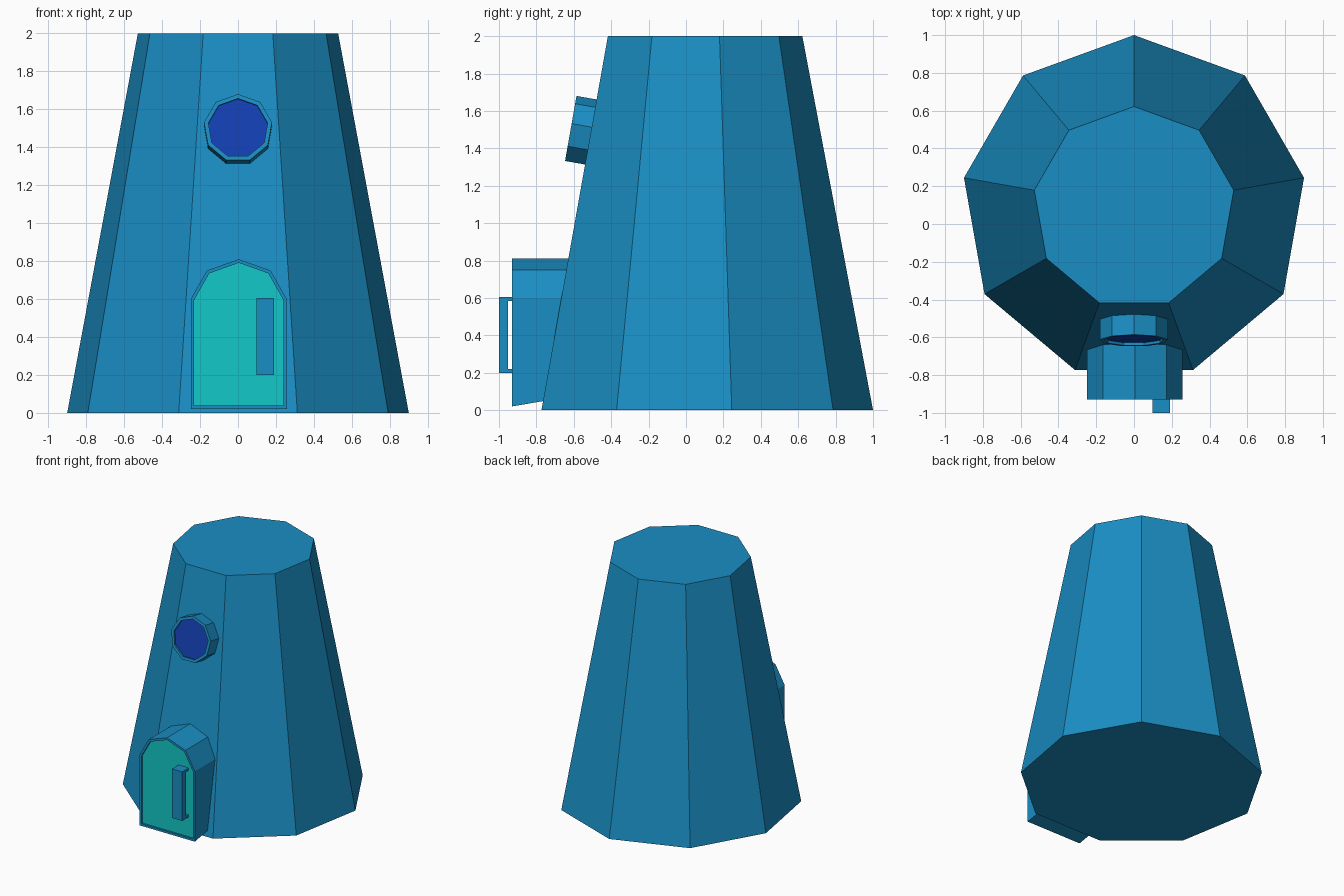
import bpy, bmesh
from math import sin, cos, pi, radians
from mathutils import Matrix

if "Cube" in bpy.data.objects:
    bpy.data.objects.remove(bpy.data.objects["Cube"])


def material(name, rgb):
    m = bpy.data.materials.new(name)
    m.diffuse_color = (*rgb, 1)
    m.use_nodes = True
    m.node_tree.nodes["Principled BSDF"].inputs["Base Color"].default_value = m.diffuse_color
    return m


wall_blue = material("wall_blue", (0.01, 0.27, 0.55))
teal = material("door_teal", (0.006, 0.58, 0.58))
glass = material("window_blue", (0.007, 0.05, 0.45))


def finish(name, bm, mats):
    bmesh.ops.recalc_face_normals(bm, faces=bm.faces)
    me = bpy.data.meshes.new(name)
    bm.to_mesh(me)
    bm.free()
    for m in mats:
        me.materials.append(m)
    ob = bpy.data.objects.new(name, me)
    bpy.context.collection.objects.link(ob)
    return ob


def prism(outline, depth):
    """Extrude an x-z outline from y = 0 back to y = depth; return bmesh and front face."""
    bm = bmesh.new()
    front = bm.faces.new([bm.verts.new((x, 0, z)) for x, z in outline])
    back = bm.faces.new([bm.verts.new((x, depth, z)) for x, z in reversed(outline)])
    f, b = list(front.verts), list(back.verts)[::-1]
    for i in range(len(f)):
        j = (i + 1) % len(f)
        bm.faces.new((f[j], f[i], b[i], b[j]))
    bmesh.ops.recalc_face_normals(bm, faces=bm.faces)
    return bm, front


def framed_panel(outline, depth, rim, recess):
    """Prism whose front carries a thin rim around a sunken coloured panel."""
    bm, front = prism(outline, depth)
    bmesh.ops.inset_region(bm, faces=[front], thickness=rim, use_even_offset=True)
    front.material_index = 1
    inner = bmesh.ops.extrude_discrete_faces(bm, faces=[front])["faces"][0]
    inner.material_index = 1
    for e in inner.edges:
        for f in e.link_faces:
            if f is not inner:
                f.material_index = 0
    bmesh.ops.translate(bm, verts=inner.verts, vec=(0, recess, 0))
    return bm


def nonagon(r):
    return [(r * sin(2 * pi * i / 9), r * cos(2 * pi * i / 9)) for i in range(9)]


# tower: nine-sided tapered body, flat side to the front
bm = bmesh.new()
rings = [[bm.verts.new((x, y + 0.086, z)) for x, y in nonagon(r)]
         for r, z in ((0.914, 0), (0.536, 2))]
for ring in rings:
    bm.faces.new(ring)
for i in range(9):
    j = (i + 1) % 9
    bm.faces.new((rings[0][i], rings[0][j], rings[1][j], rings[1][i]))
finish("tower", bm, [wall_blue])

# round window: leans back with the wall
bm = framed_panel(nonagon(0.182), 0.14, 0.022, 0.015)
bm.transform(Matrix.Translation((0, -0.617, 1.501)) @ Matrix.Rotation(radians(-10), 4, 'X'))
finish("window", bm, [wall_blue, glass])

# arched doorway: underside rises towards the wall
arch = [(-0.253, 0.02), (0.253, 0.02), (0.253, 0.6), (0.168, 0.75),
        (0, 0.81), (-0.168, 0.75), (-0.253, 0.6)]
bm = framed_panel(arch, 0.35, 0.018, 0.015)
for v in bm.verts:
    if v.co.y > 0.3 and v.co.z < 0.1:
        v.co.z += 0.06
bm.transform(Matrix.Translation((0.004, -0.93, 0)))
finish("door", bm, [wall_blue, teal])

# door handle: a C-shaped pull, profile in y-z swept across x
profile = [(-1.0, 0.2), (-0.91, 0.2), (-0.91, 0.22), (-0.953, 0.22),
           (-0.953, 0.585), (-0.91, 0.585), (-0.91, 0.605), (-1.0, 0.605)]
bm, _ = prism(profile, 0.093)
bm.transform(Matrix(((0, 1, 0, 0.098), (1, 0, 0, 0), (0, 0, 1, 0), (0, 0, 0, 1))))
finish("door_handle", bm, [wall_blue])
